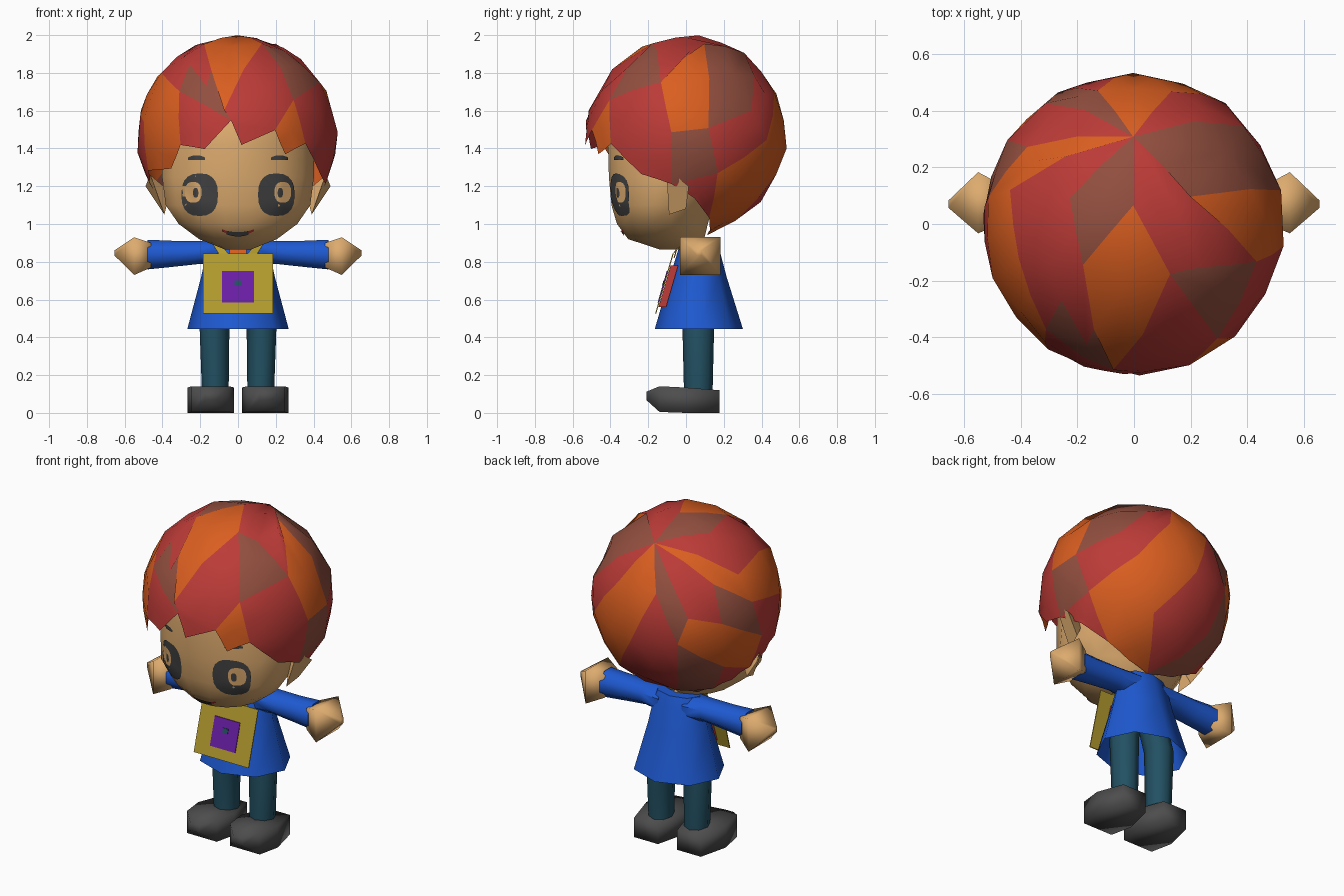
import bpy, bmesh, math
from mathutils import Vector
from mathutils.bvhtree import BVHTree

if "Cube" in bpy.data.objects:
    bpy.data.objects.remove(bpy.data.objects["Cube"])


def colour(name, r, g, b):
    m = bpy.data.materials.new(name)
    m.diffuse_color = (*[((c / 255 + 0.055) / 1.055) ** 2.4 for c in (r, g, b)], 1)
    m.use_nodes = True
    m.node_tree.nodes["Principled BSDF"].inputs["Base Color"].default_value = m.diffuse_color
    return m


SKIN = colour("skin", 221, 171, 110)
RED = colour("hair_red", 188, 59, 55)
ORANGE = colour("hair_orange", 218, 94, 32)
BROWN = colour("hair_brown", 146, 79, 63)
BLUE = colour("coat_blue", 30, 89, 209)
YELLOW = colour("bag_yellow", 180, 155, 46)
PURPLE = colour("patch_purple", 106, 30, 166)
TEAL = colour("trouser_teal", 34, 80, 98)
GREY = colour("shoe_grey", 77, 77, 77)
DARK = colour("eye_grey", 66, 66, 66)


def make(name, verts, faces, mats, index=None, angle=50, fix=True):
    me = bpy.data.meshes.new(name)
    me.from_pydata([tuple(v) for v in verts], [], faces)
    for m in mats:
        me.materials.append(m)
    if index:
        for p, i in zip(me.polygons, index):
            p.material_index = i
    if fix:
        bm = bmesh.new()
        bm.from_mesh(me)
        bmesh.ops.remove_doubles(bm, verts=bm.verts, dist=0.0005)
        bmesh.ops.recalc_face_normals(bm, faces=bm.faces)
        bm.to_mesh(me)
        bm.free()
    ob = bpy.data.objects.new(name, me)
    bpy.context.collection.objects.link(ob)
    bpy.ops.object.select_all(action='DESELECT')
    ob.select_set(True)
    bpy.context.view_layer.objects.active = ob
    bpy.ops.object.shade_smooth_by_angle(angle=math.radians(angle))
    return ob


def loft(name, rings, sides, mat, axis='z', phase=0.0, caps=(True, True), angle=50):
    """Rings of (position, centre u, centre v, radius u, radius v) along an axis."""
    verts, faces = [], []
    for t, cu, cv, ru, rv in rings:
        for k in range(sides):
            a = phase + 2 * math.pi * k / sides
            u, v = cu + ru * math.cos(a), cv + rv * math.sin(a)
            verts.append({'x': (t, u, v), 'y': (u, t, v), 'z': (u, v, t)}[axis])
    for r in range(len(rings) - 1):
        for k in range(sides):
            a, b = r * sides + k, r * sides + (k + 1) % sides
            faces.append((a, b, b + sides, a + sides))
    if caps[0]:
        faces.append(tuple(range(sides)))
    if caps[1]:
        faces.append(tuple(range(len(verts) - sides, len(verts))))
    return make(name, verts, faces, [mat], angle=angle)


# Head: rings of (height, half width, front y, back y)
head_rings = [(0.865, 0.07, -0.14, 0.02), (0.92, 0.21, -0.31, 0.10), (1.0, 0.32, -0.37, 0.12),
              (1.1, 0.39, -0.40, 0.15), (1.25, 0.41, -0.415, 0.28), (1.42, 0.41, -0.42, 0.34),
              (1.62, 0.36, -0.40, 0.34), (1.78, 0.2, -0.22, 0.25)]
head = loft("head", [(z, 0, (f + b) / 2, w, (b - f) / 2) for z, w, f, b in head_rings],
            16, SKIN, phase=math.pi / 16, angle=80)

# Hair: diamond-tiled cap around a crown point tilted to the back
TILT = math.radians(35)
centre = Vector((-0.003, 0.0, 1.466))
crown = Vector((0, math.sin(TILT), math.cos(TILT)))
fore = Vector((0, -math.cos(TILT), math.sin(TILT)))


def hair_dir(az, theta):
    t, a = math.radians(theta), math.radians(az)
    return crown * math.cos(t) + (fore * math.cos(a) + Vector((1, 0, 0)) * math.sin(a)) * math.sin(t)


# rings of (direction around the crown, angle down from it); the last two form the hem
rows = [[(0, 28), (32, 58), (45, 32), (118, 55), (152, 32),
         (206, 32), (227, 52), (260, 45), (279, 55), (312, 34)],
        [(17, 56), (58, 73), (98, 79), (138, 65), (180, 62),
         (213, 65), (245, 66), (270, 72), (306, 68), (336, 54)],
        [(-8, 110), (34, 98), (82, 93), (118, 97), (160, 95),
         (203, 95), (232, 95), (262, 96), (292, 95), (325, 92)],
        [(25, 119), (50, 119), (100, 118), (140, 122), (180, 133),
         (217, 122), (246, 117), (275, 118), (318, 123), (356, 116)],
        [(3, 130), (38, 130), (80, 124), (118, 117), (160, 129),
         (203, 128), (232, 119), (262, 119), (300, 131), (335, 130)]]
rings = [[hair_dir(*p) for p in row] for row in rows]
N = len(rows[0])
patterns = ["RRBROBRORB", "OBOROROBOR", "RRBORBOROB", "RORROBRROR"]
hv, hf, hi = [], [], []


def diamond(corners, ci, first):
    """A four-part tile bent over the round of the hair."""
    def on(d, r):
        return centre + d.normalized() * r
    mids = [corners[k].normalized() + corners[(k + 1) % 4].normalized() for k in range(4)]
    mid = sum((m.normalized() for m in mids), Vector())
    base = len(hv)
    hv.extend([on(c, 0.537) for c in corners] + [on(m, 0.528) for m in mids] + [on(mid, 0.528)])
    for k in range(4):
        hf.append((base + k, base + 4 + k, base + 8, base + 4 + (k + 3) % 4))
        hi.append(first if k == 0 else ci)


for i in range(N):
    j = (i + 1) % N
    r1, r2, r3, r4, r5 = rings
    tiles = [(crown, r1[i], r2[i], r1[j]), (r1[i], r2[i - 1], r3[i], r2[i]),
             (r2[i], r3[i], r4[i], r3[j]), (r3[i], r4[i - 1], r5[i], r4[i])]
    for row, t in enumerate(tiles):
        c = "ROB".index(patterns[row][i])
        diamond(t, c, 0 if (row, i) == (2, 9) else c)
make("hair", hv, hf, [RED, ORANGE, BROWN], hi, angle=60)

# Ears, mirrored
for s, side in ((1, "right"), (-1, "left")):
    pts = [(0.45, -0.10, 1.22), (0.465, -0.06, 1.26), (0.49, 0.015, 1.20),
           (0.41, 0.0, 1.08), (0.39, -0.09, 1.05), (0.36, -0.02, 1.17)]
    make(side + "_ear", [(s * x, y, z) for x, y, z in pts],
         [(0, 1, 2, 3, 4)] + [(k, (k + 1) % 5, 5) for k in range(5)], [SKIN])

# Painted face details wrapped onto the head
tree = BVHTree.FromPolygons([v.co.copy() for v in head.data.vertices],
                            [tuple(p.vertices) for p in head.data.polygons])


def on_face(x, z, lift):
    hit = tree.ray_cast(Vector((x, -2, z)), Vector((0, 1, 0)))[0]
    return (x, (hit.y if hit else -0.35) - lift, z)


def disc(name, cx, cz, rx, rz, mat, lift, power=0.8):
    n, verts, faces = 20, [on_face(cx, cz, lift)], []
    for t in (0.33, 0.67, 1.0):
        for k in range(n):
            c, s = math.cos(2 * math.pi * k / n), math.sin(2 * math.pi * k / n)
            verts.append(on_face(cx + t * rx * math.copysign(abs(c) ** power, c),
                                 cz + t * rz * math.copysign(abs(s) ** power, s), lift))
    for k in range(n):
        j = (k + 1) % n
        faces.append((0, 1 + k, 1 + j))
        for r in (0, n):
            faces.append((1 + r + k, 1 + r + n + k, 1 + r + n + j, 1 + r + j))
    make(name, verts, faces, [mat], fix=False, angle=80)


def strip(name, x0, x1, low, high, mat, lift=0.006, n=8):
    verts = []
    for k in range(n + 1):
        x = x0 + (x1 - x0) * k / n
        verts += [on_face(x, low(x), lift), on_face(x, high(x), lift)]
    make(name, verts, [(2 * k, 2 * k + 2, 2 * k + 3, 2 * k + 1) for k in range(n)],
         [mat], fix=False)


for s, side in ((1, "right"), (-1, "left")):
    disc(side + "_eye", s * 0.203, 1.155, 0.097, 0.113, DARK, 0.005)
    disc(side + "_eye_highlight", s * 0.237, 1.168, 0.044, 0.055, SKIN, 0.0075)
    disc(side + "_pupil", s * 0.224, 1.165, 0.014, 0.026, DARK, 0.0095)
    x0, x1 = sorted((s * 0.175, s * 0.265))
    strip(side + "_brow", x0, x1, lambda x: 1.34,
          lambda x: 1.364 - 6 * (abs(x) - 0.22) ** 2, DARK)
strip("lips", -0.085, 0.085, lambda x: 0.938 + 3.2 * x * x, lambda x: 0.956 + 2.2 * x * x, RED)
strip("mouth", -0.06, 0.055, lambda x: 0.934 + 3.2 * x * x, lambda x: 0.957 + 2 * x * x,
      DARK, 0.009)

# Neck and coat
loft("neck", [(0.80, 0, 0.04, 0.08, 0.08), (0.93, 0, 0.03, 0.07, 0.07)], 8, SKIN)
loft("coat", [(0.445, 0, 0.068, 0.268, 0.233), (0.72, 0, 0.065, 0.195, 0.15),
              (0.86, 0, 0.068, 0.165, 0.11), (0.915, 0, 0.068, 0.14, 0.09)],
     8, BLUE, caps=(False, True), angle=60)

# Sleeves, hands, legs and shoes, mirrored
D = math.sqrt(2)
for s, side in ((1, "right"), (-1, "left")):
    loft(side + "_sleeve", [(s * 0.08, 0.07, 0.845, 0.095, 0.075), (s * 0.2, 0.07, 0.85, 0.085, 0.066),
                            (s * 0.35, 0.07, 0.842, 0.08, 0.075), (s * 0.48, 0.07, 0.838, 0.085, 0.085)],
         8, BLUE, axis='x', phase=math.pi / 8)
    loft(side + "_hand", [(s * 0.46, 0.07, 0.835, 0.065 * D, 0.065 * D),
                          (s * 0.55, 0.075, 0.83, 0.108 * D, 0.1 * D),
                          (s * 0.655, 0.07, 0.847, 0.018, 0.018)],
         4, SKIN, axis='x', phase=math.pi / 4, angle=100)
    loft(side + "_leg", [(0.08, s * 0.12, 0.065, 0.07, 0.075), (0.5, s * 0.125, 0.065, 0.08, 0.085),
                         (0.62, s * 0.09, 0.065, 0.08, 0.085)], 8, TEAL)
    loft(side + "_shoe", [(-0.21, s * 0.145, 0.09, 0.03 * D, 0.022 * D),
                          (-0.14, s * 0.145, 0.073, 0.10 * D, 0.068 * D),
                          (0.0, s * 0.145, 0.067, 0.123 * D, 0.067 * D),
                          (0.178, s * 0.145, 0.06, 0.08 * D, 0.06 * D)],
         4, GREY, axis='y', phase=math.pi / 4, angle=95)


# Chest bag: thin sloping plates in front of the coat
def plate(name, w0, w1, z0, z1, lift, mat, thick=0.006):
    def slope(z):
        return -0.165 + (z - 0.52) * 0.29 - lift
    front = [(-w0, slope(z0), z0), (w0, slope(z0), z0), (w1, slope(z1), z1), (-w1, slope(z1), z1)]
    back = [(x, y + thick, z) for x, y, z in front]
    sides = [(k, (k + 1) % 4, 4 + (k + 1) % 4, 4 + k) for k in range(4)]
    make(name, front + back, [(0, 1, 2, 3), (7, 6, 5, 4)] + sides, [mat], angle=30)


plate("shirt_front", 0.11, 0.10, 0.56, 0.78, -0.008, RED, 0.04)
plate("collar", 0.04, 0.05, 0.82, 0.885, -0.012, ORANGE)
plate("bag", 0.185, 0.185, 0.525, 0.845, 0.0, YELLOW)
plate("bag_patch", 0.085, 0.085, 0.585, 0.75, 0.004, PURPLE)
plate("bag_button", 0.018, 0.018, 0.675, 0.70, 0.007, TEAL)
for s, side in ((1, "right"), (-1, "left")):
    make(side + "_strap", [(s * 0.05, -0.07, 0.84), (s * 0.10, -0.07, 0.84),
                           (s * 0.145, 0.0, 0.91), (s * 0.10, -0.03, 0.91)], [(0, 1, 2, 3)], [YELLOW])
